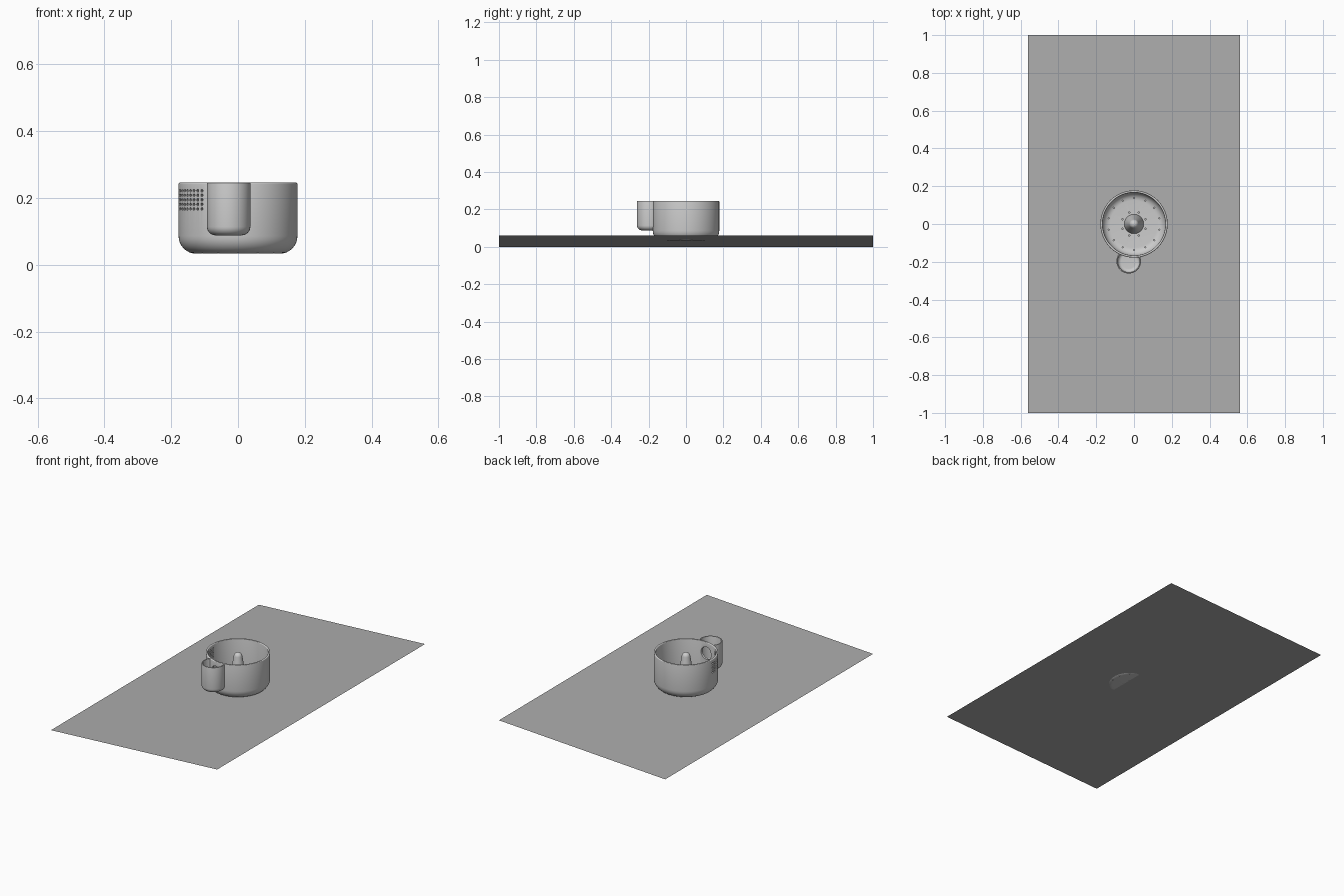
import bpy, bmesh, math
from mathutils import Vector, Matrix

if "Cube" in bpy.data.objects:
    bpy.data.objects.remove(bpy.data.objects["Cube"])


def material(name, grey):
    m = bpy.data.materials.new(name)
    m.diffuse_color = (grey, grey, grey, 1)
    m.use_nodes = True
    m.node_tree.nodes["Principled BSDF"].inputs["Base Color"].default_value = m.diffuse_color
    return m


BOWL_GREY = material("light grey", 0.60)
SHEET_GREY = material("mid grey", 0.42)


def make(name, bm, mat=None):
    bmesh.ops.recalc_face_normals(bm, faces=bm.faces)
    me = bpy.data.meshes.new(name)
    bm.to_mesh(me)
    bm.free()
    ob = bpy.data.objects.new(name, me)
    bpy.context.collection.objects.link(ob)
    if mat:
        me.materials.append(mat)
    return ob


def arc(cx, cz, r, a0, a1, n):
    """Profile points along an arc, angles in degrees."""
    return [(cx + r * math.cos(math.radians(a0 + (a1 - a0) * i / n)),
             cz + r * math.sin(math.radians(a0 + (a1 - a0) * i / n))) for i in range(n + 1)]


def lathe(name, profile, centre, n, mat):
    bm = bmesh.new()
    vs = [bm.verts.new((r, 0, z)) for r, z in profile]
    es = [bm.edges.new(p) for p in zip(vs, vs[1:])]
    bmesh.ops.spin(bm, geom=vs + es, cent=(0, 0, 0), axis=(0, 0, 1),
                   angle=math.tau, steps=n, use_duplicate=False)
    bmesh.ops.remove_doubles(bm, verts=bm.verts, dist=1e-5)
    bmesh.ops.translate(bm, verts=bm.verts, vec=centre)
    return make(name, bm, mat)


def vessel(name, radius, wall, z0, z1, fillet, centre, n):
    """Open cup with rounded bottom corner and softened rim."""
    e = wall * 0.35
    ri, zi, fi = radius - wall, z0 + wall, fillet - wall
    prof = [(0, z0)] + arc(radius - fillet, z0 + fillet, fillet, -90, 0, 8)
    prof += arc(radius - e, z1 - e, e, 0, 90, 3)
    prof += arc(ri + e, z1 - e, e, 90, 180, 3)
    prof += arc(ri - fi, zi + fi, fi, 0, -90, 8) + [(0, zi)]
    return lathe(name, prof, centre, n, BOWL_GREY)


def add_rod(bm, centre, direction, radius, length, n):
    rot = Vector(direction).to_track_quat('Z', 'Y').to_matrix().to_4x4()
    bmesh.ops.create_cone(bm, cap_ends=True, segments=n, radius1=radius, radius2=radius,
                          depth=length, matrix=Matrix.Translation(centre) @ rot)


def cut(ob, bm):
    cutter = make("cutter", bm)
    cutter.hide_render = True
    mod = ob.modifiers.new("cut", 'BOOLEAN')
    mod.operation, mod.solver, mod.object = 'DIFFERENCE', 'EXACT', cutter
    bpy.context.view_layer.objects.active = ob
    bpy.ops.object.modifier_apply(modifier=mod.name)
    bpy.data.objects.remove(cutter)


# Thin sheet, tilted slightly up towards +x
bm = bmesh.new()
bm.faces.new([bm.verts.new((x, y, 0.03 + x * 0.03 / 0.56))
              for x, y in ((-0.56, -1), (0.56, -1), (0.56, 1), (-0.56, 1))])
sheet = make("sheet", bm, SHEET_GREY)

# Main bowl and small side cup
CUP = Vector((-0.028, -0.197, 0))
bowl = vessel("bowl", 0.178, 0.012, 0.033, 0.246, 0.053, (0, 0, 0), 96)
cup = vessel("side_cup", 0.065, 0.007, 0.088, 0.246, 0.026, CUP, 64)

# Cup stops at the bowl wall
bm = bmesh.new()
add_rod(bm, (0, 0, 0.2), (0, 0, 1), 0.175, 0.6, 96)
cut(cup, bm)

# Holes in the bowl: side vents, floor drains, opening into the cup
bm = bmesh.new()
for col in range(11):
    a = math.radians(37.5 + col * 5.2)
    d = Vector((-math.sin(a), -math.cos(a), 0))
    for row in range(5):
        add_rod(bm, d * 0.172 + Vector((0, 0, 0.167 + row * 0.0137)), d, 0.0042, 0.04, 10)
for radius, count in ((0.066, 8), (0.137, 14)):
    z = 0.04
    for i in range(count):
        a = math.tau * (i + 0.5) / count
        add_rod(bm, (radius * math.cos(a), radius * math.sin(a), z), (0, 0, 1), 0.0035, 0.08, 10)
d = CUP.normalized()
add_rod(bm, d * 0.172 + Vector((0, 0, 0.18)), d, 0.038, 0.06, 32)
cut(bowl, bm)

# Tapered centre post with a domed tip
profile = [(0.052, 0.042), (0.049, 0.06)] + arc(0, 0.218, 0.024, 8, 90, 8)
post = lathe("centre_post", profile, (0, 0, 0), 48, BOWL_GREY)

# Smooth shading with crisp edges
for ob in (bowl, cup, post):
    bpy.ops.object.select_all(action='DESELECT')
    ob.select_set(True)
    bpy.context.view_layer.objects.active = ob
    bpy.ops.object.shade_smooth_by_angle(angle=math.radians(35))
